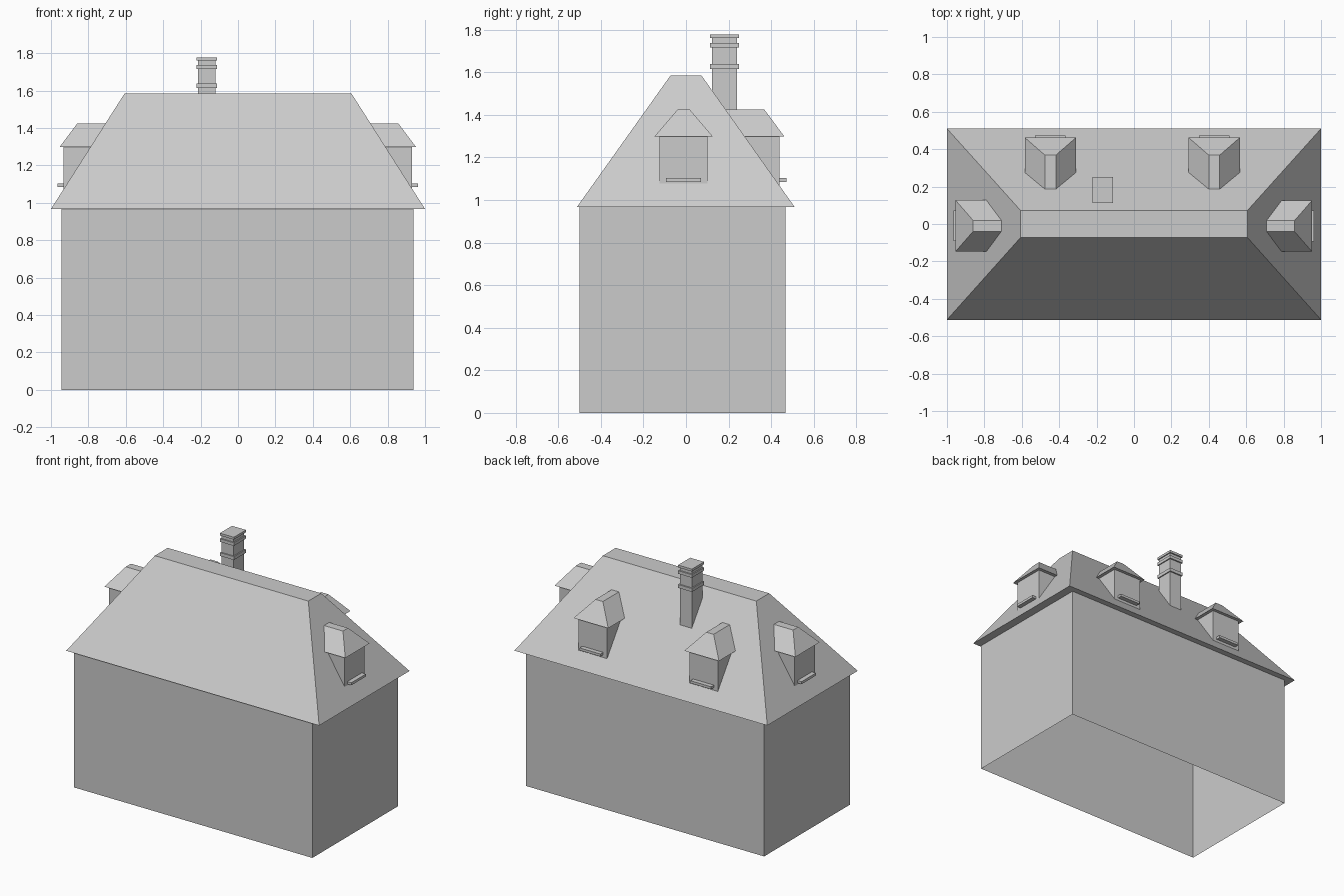
import bpy
import bmesh
from math import radians
from mathutils import Matrix

if "Cube" in bpy.data.objects:
    bpy.data.objects.remove(bpy.data.objects["Cube"], do_unlink=True)

grey = bpy.data.materials.new("plain_grey")
grey.use_nodes = True
grey.diffuse_color = (0.6, 0.6, 0.6, 1)
grey.node_tree.nodes["Principled BSDF"].inputs["Base Color"].default_value = (0.6, 0.6, 0.6, 1)


def block(name, low, high, z0, z1, place=Matrix(), caps=True):
    """Solid between two rectangles (x0, x1, y0, y1) at heights z0 and z1."""
    bm = bmesh.new()
    rings = []
    for (x0, x1, y0, y1), z in ((low, z0), (high, z1)):
        corners = ((x0, y0), (x1, y0), (x1, y1), (x0, y1))
        rings.append([bm.verts.new((x, y, z)) for x, y in corners])
    bottom, top = rings
    for i in range(4):
        j = (i + 1) % 4
        bm.faces.new((bottom[i], bottom[j], top[j], top[i]))
    if caps:
        bm.faces.new(bottom[::-1])
        bm.faces.new(top)
    bm.transform(place)
    mesh = bpy.data.meshes.new(name)
    bm.to_mesh(mesh)
    bm.free()
    mesh.materials.append(grey)
    obj = bpy.data.objects.new(name, mesh)
    bpy.context.collection.objects.link(obj)
    return obj


def dormer(name, angle, centre, front):
    """Dormer facing local +x, turned about z and shifted sideways."""
    place = Matrix.Rotation(radians(angle), 4, "Z") @ Matrix.Translation((front, centre, 0))
    wall = (-0.3, -0.022, -0.113, 0.113)
    block(name + "_walls", wall, wall, 1.02, 1.3, place)
    block(name + "_roof", (-0.3, 0, -0.137, 0.137), (-0.3, -0.094, -0.029, 0.029),
          1.298, 1.424, place)
    sill = (-0.06, 0.01, -0.082, 0.082)
    block(name + "_sill", sill, sill, 1.085, 1.103, place)


# House body, open underneath
body = (-0.945, 0.938, -0.5, 0.467)
block("house_walls", body, body, 0, 0.967, caps=False)

# Hipped main roof with a flat ridge
block("main_roof", (-1, 1, -0.512, 0.51), (-0.607, 0.607, -0.073, 0.073), 0.967, 1.584)

# Dormers on both ends and two at the back
dormer("left_dormer", 0, -0.011, 0.952)
dormer("right_dormer", 180, 0.01, 0.954)
dormer("back_left_dormer", 90, -0.429, 0.462)
dormer("back_right_dormer", 90, 0.447, 0.462)

# Chimney with three projecting bands
shaft = (-0.214, -0.12, 0.122, 0.24)
block("chimney_shaft", shaft, shaft, 1.25, 1.77)
band = (-0.222, -0.112, 0.113, 0.25)
for label, z0, z1 in (("lower_band", 1.614, 1.638), ("upper_band", 1.715, 1.737), ("cap", 1.76, 1.777)):
    block("chimney_" + label, band, band, z0, z1)
